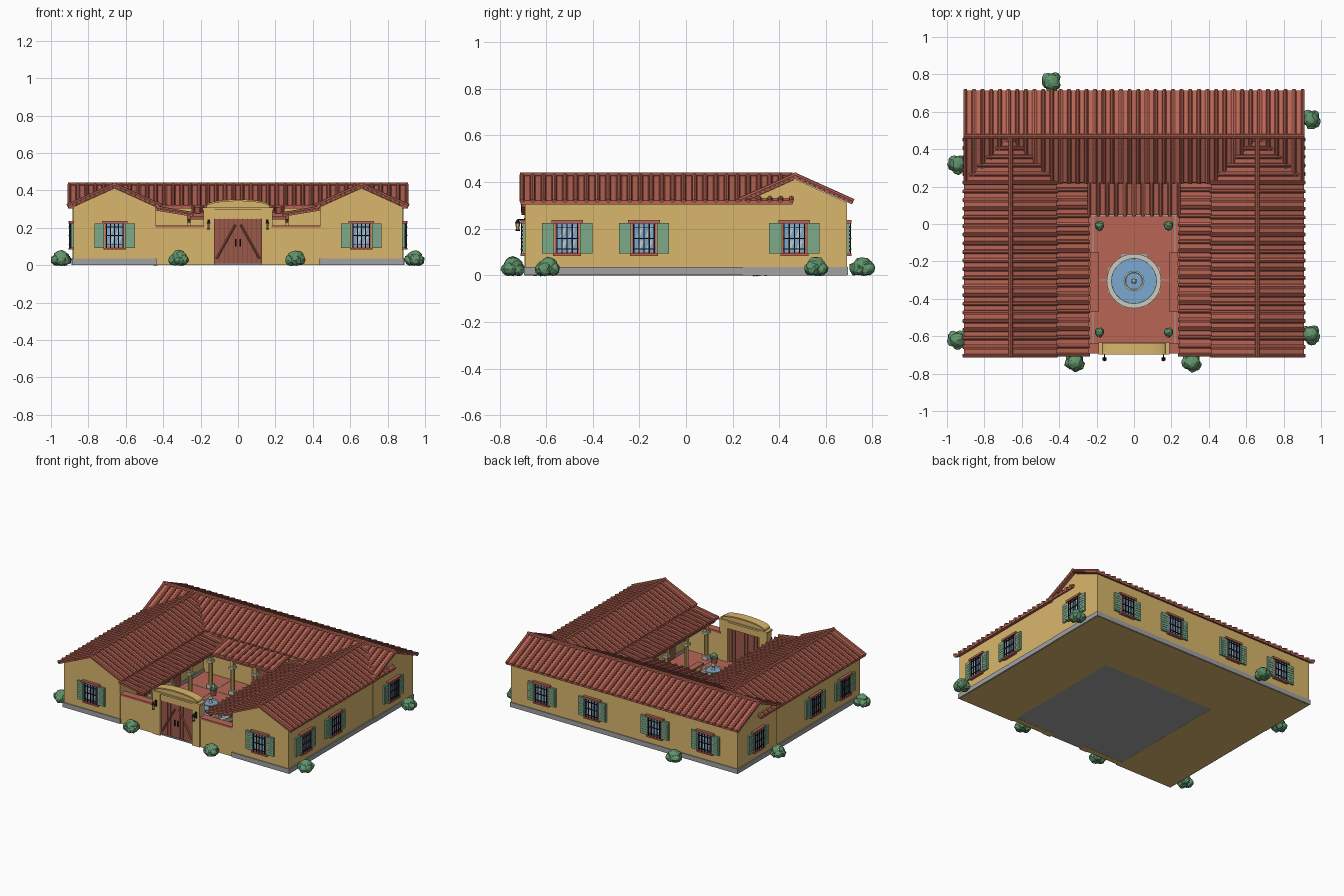
import bpy, bmesh, math, random
from mathutils import Vector, Matrix

random.seed(4)
if "Cube" in bpy.data.objects:
    bpy.data.objects.remove(bpy.data.objects["Cube"])


def material(name, *rgb):
    m = bpy.data.materials.new(name)
    m.use_nodes = True
    m.diffuse_color = (*rgb, 1)
    m.node_tree.nodes["Principled BSDF"].inputs["Base Color"].default_value = (*rgb, 1)
    return m


TILE = material("terracotta", .48, .13, .09)
SHADE = material("dark_terracotta", .2, .05, .035)
WALL = material("ochre_plaster", .7, .47, .15)
GREY = material("grey_stone", .36, .36, .37)
GREEN = material("shutter_green", .2, .4, .25)
LEAF = material("leaf_green", .12, .3, .15)
BLUE = material("water_blue", .2, .4, .63)
IRON = material("black_iron", .012, .012, .02)
WOOD = material("red_wood", .33, .1, .07)
STONE = material("pale_stone", .6, .6, .52)


def finish(name, bm, *mats):
    bmesh.ops.recalc_face_normals(bm, faces=bm.faces)
    me = bpy.data.meshes.new(name)
    bm.to_mesh(me)
    bm.free()
    for m in mats:
        me.materials.append(m)
    ob = bpy.data.objects.new(name, me)
    bpy.context.collection.objects.link(ob)
    return ob


def paint(verts, mi):
    for f in {f for v in verts for f in v.link_faces}:
        f.material_index = mi


def box(bm, x0, x1, y0, y1, z0, z1, mi=0):
    mat = Matrix.Translation(((x0 + x1) / 2, (y0 + y1) / 2, (z0 + z1) / 2))
    mat = mat @ Matrix.Diagonal((x1 - x0, y1 - y0, z1 - z0, 1))
    paint(bmesh.ops.create_cube(bm, size=1, matrix=mat)["verts"], mi)


def tube(bm, a, b, r, n=6, mi=0, r2=None):
    a, b = Vector(a), Vector(b)
    mat = Matrix.Translation((a + b) / 2) @ (b - a).to_track_quat('Z', 'Y').to_matrix().to_4x4()
    paint(bmesh.ops.create_cone(bm, cap_ends=True, segments=n, radius1=r, radius2=r if r2 is None else r2,
                                depth=(b - a).length, matrix=mat)["verts"], mi)


def prism(bm, pts, shift, mi=0):
    f = bm.faces.new([bm.verts.new(p) for p in pts])
    top = bmesh.ops.extrude_face_region(bm, geom=[f])["geom"]
    verts = [v for v in top if isinstance(v, bmesh.types.BMVert)]
    bmesh.ops.translate(bm, verts=verts, vec=shift)
    paint(verts, mi)


def block(name, mat, *dims):
    bm = bmesh.new()
    box(bm, *dims)
    return finish(name, bm, mat)


# Roof slope: slab, raised tile rolls and the dark channel beside each roll
def slope(name, r0, r1, e0, e1):
    bm = bmesh.new()
    r0, r1, e0, e1 = map(Vector, (r0, r1, e0, e1))
    prism(bm, [r0, r1, e1, e0], (0, 0, -.016))
    n = round((r1 - r0).length / .047)
    along = (r1 - r0).normalized()
    up = along.cross(e0 - r0).normalized()
    up = up if up.z > 0 else -up
    for i in range(n + 1):
        t = .006 + (i / n) * ((r1 - r0).length - .012)
        a, b = r0 + along * t, e0 + along * t
        tube(bm, a, b + (b - a).normalized() * .006, .010, 8)
        if 0 < i < n:
            w = along * .015
            prism(bm, [a - w, a + w, b + w, b - w], up * .002, 1)
    return finish(name, bm, TILE, SHADE)


def ridge_cap(name, a, b):
    bm = bmesh.new()
    tube(bm, a, b, .012, 8)
    finish(name, bm, TILE)


# Back wing
LOW, TOP, EAVE, RIDGE = .312, .412, .32, .43
bm = bmesh.new()
prism(bm, [(-.885, .245, 0), (-.885, .245, LOW), (-.885, .468, TOP), (-.885, .69, LOW), (-.885, .69, 0)],
      (1.77, 0, 0))
finish("back_wing_walls", bm, WALL)
block("back_wing_plinth", GREY, -.891, .891, .25, .696, .002, .035)
for name, y in (("back_roof_outer", .713), ("back_roof_inner", .222)):
    slope(name, (-.908, .468, RIDGE), (.908, .468, RIDGE), (-.908, y, EAVE), (.908, y, EAVE))
ridge_cap("back_ridge_cap", (-.91, .468, RIDGE), (.91, .468, RIDGE))

# Side wings and their porch roofs
for s, side in ((1, "left"), (-1, "right")):
    bm = bmesh.new()
    prism(bm, [(s * x, -.69, z) for x, z in ((.44, 0), (.44, LOW), (.66, TOP), (.88, LOW), (.88, 0))],
          (0, .94, 0))
    finish(side + "_wing_walls", bm, WALL)
    xs = sorted((s * .435, s * .888))
    block(side + "_wing_plinth", GREY, *xs, -.696, .25, .002, .035)
    for name, x in (("_roof_outer", .908), ("_roof_inner", .415)):
        slope(side + name, (s * .66, -.71, RIDGE), (s * .66, .458, RIDGE),
              (s * x, -.71, EAVE), (s * x, .458, EAVE))
    ridge_cap(side + "_ridge_cap", (s * .66, -.712, RIDGE), (s * .66, .458, RIDGE))
    slope(side + "_porch_roof", (s * .44, -.705, .308), (s * .44, .235, .308),
          (s * .243, -.705, .275), (s * .243, .235, .275))
    # Low front wall with tile coping
    xs = sorted((s * .18, s * .44))
    block(side + "_front_wall", WALL, *xs, -.685, -.645, 0, .2)
    block(side + "_front_wall_coping", TILE, *xs, -.692, -.638, .2, .213)
    # Courtyard bench
    xs = sorted((s * .19, s * .235))
    block(side + "_bench", TILE, *xs, -.47, -.15, .04, .052)
    for y in (-.45, -.19):
        block(side + "_bench_leg", WALL, *xs, y, y + .02, .012, .04)
    # Porch beam and inner doors
    xs = sorted((s * .252, s * .272))
    block(side + "_porch_beam", WOOD, *xs, -.69, .235, .243, .262)
    for y in (-.5, -.12):
        block(side + "_inner_door", WOOD, *sorted((s * .434, s * .445)), y, y + .1, .012, .2)

slope("back_porch_roof", (-.245, .235, .312), (.245, .235, .312), (-.245, .048, .275), (.245, .048, .275))
block("back_porch_beam", WOOD, -.26, .26, .06, .08, .243, .262)
block("back_inner_door", WOOD, -.06, .06, .238, .25, .012, .2)

# Courtyard paving
block("courtyard_base", GREY, -.44, .44, -.68, .245, .001, .01)
block("courtyard_floor", TILE, -.44, .44, -.66, .245, .01, .013)
bm = bmesh.new()
for x in (-.22, .22):
    box(bm, x - .003, x + .003, -.64, .24, .013, .015)
for y in (-.3, .045):
    box(bm, -.43, .43, y - .003, y + .003, .013, .015)
box(bm, -.14, .14, -.37, -.23, .013, .018)
box(bm, -.07, .07, -.44, -.16, .013, .0185)
finish("paving_bands", bm, GREY)


# Porch columns with capitals and curved braces
def column(x, y, along):
    bm = bmesh.new()
    box(bm, x - .02, x + .02, y - .02, y + .02, .012, .04, 1)
    tube(bm, (x, y, .04), (x, y, .2), .014, 10)
    box(bm, x - .02, x + .02, y - .02, y + .02, .195, .21, 1)
    box(bm, x - .012, x + .012, y - .012, y + .012, .21, .25)
    for d in (-1, 1):
        arc = [Vector((x, y, .25)) + Vector(along) * d * .05 * (1 - math.cos(t)) - Vector((0, 0, .04 - .04 * math.sin(t)))
               for t in (0, .5, 1, 1.57)]
        for a, b in zip(arc, arc[1:]):
            tube(bm, a, b, .007, 6, 1)
    finish("porch_column", bm, WALL, STONE)


for s in (-1, 1):
    for y in (-.6, -.38, -.16, .07):
        column(s * .262, y, (0, 1, 0))
    column(s * .09, .07, (1, 0, 0))

# Gate: pillars, lintel, curved top and coping
bm = bmesh.new()
for s in (-1, 1):
    box(bm, *sorted((s * .125, s * .185)), -.692, -.64, 0, .3)
box(bm, -.13, .13, -.685, -.645, .248, .3)
box(bm, -.19, .19, -.698, -.634, .296, .308)
arch = [(.168 * math.sin(t), .308 + .034 * (math.cos(t * .95))) for t in [i * math.pi / 20 for i in range(-10, 11)]]
prism(bm, [(x, -.688, z) for x, z in arch + [(.168, .305), (-.168, .305)]], (0, .045, 0))
prism(bm, [(x, -.697, z) for x, z in arch + [(x, z + .009) for x, z in reversed(arch)]], (0, .062, 0))
finish("gate_surround", bm, WALL)

# Gate doors: planks, braces and handles
bm = bmesh.new()
box(bm, -.125, .125, -.672, -.66, .008, .25, 1)
for i in range(10):
    x = -.122 + i * .0245
    box(bm, x, x + .022, -.68, -.655, .012, .246)
for s in (-1, 1):
    tube(bm, (s * .115, -.68, .035), (s * .015, -.68, .215), .006, 4)
    tube(bm, (s * .012, -.69, .1), (s * .012, -.69, .14), .004, 6, 2)
finish("gate_doors", bm, WOOD, SHADE, IRON)

# Wall lanterns
for s in (-1, 1):
    bm = bmesh.new()
    x = s * .157
    box(bm, x - .006, x + .006, -.695, -.69, .2, .245)
    tube(bm, (x, -.69, .238), (x, -.722, .238), .003)
    tube(bm, (x, -.722, .222), (x, -.722, .24), .013, 6, 0, .003)
    tube(bm, (x, -.722, .195), (x, -.722, .222), .007, 6, 1, .01)
    tube(bm, (x, -.722, .19), (x, -.722, .196), .009)
    finish("gate_lantern", bm, IRON, WALL)

# Window with frame, glass, grille and shutters, facing -y at its origin
bm = bmesh.new()
box(bm, -.054, .054, -.006, .005, .09, .23, 0)
box(bm, -.046, .046, -.008, 0, .1, .222, 1)
for x in (-.03, .008):
    for z in (.105, .165):
        prism(bm, [(x, -.0085, z), (x + .012, -.0085, z), (x + .03, -.0085, z + .045), (x + .014, -.0085, z + .045)],
              (0, -.001, 0), 4)
box(bm, -.068, .068, -.02, 0, .223, .237, 0)
box(bm, -.06, .06, -.02, 0, .083, .093, 0)
for i in range(5):
    x = -.044 + i * .022
    box(bm, x - .0025, x + .0025, -.019, -.014, .09, .226, 2)
for z in (.112, .158, .204):
    box(bm, -.048, .048, -.02, -.015, z - .002, z + .002, 2)
for s in (-1, 1):
    box(bm, *sorted((s * .056, s * .108)), -.012, 0, .093, .224, 3)
    for k in range(7):
        z = .103 + k * .0165
        box(bm, *sorted((s * .063, s * .101)), -.014, -.01, z, z + .01, 3)
window = finish("window", bm, TILE, BLUE, IRON, GREEN, STONE)
spots = [(s * .66, -.69, 0) for s in (-1, 1)]
spots += [(x, .69, math.pi) for x in (-.64, -.245, .245, .64)]
spots += [(s * (.885 if y > 0 else .88), y, s * math.pi / 2) for s in (-1, 1) for y in (-.51, -.18, .465)]
for i, (x, y, turn) in enumerate(spots):
    ob = window if i == 0 else window.copy()
    if i:
        bpy.context.collection.objects.link(ob)
    ob.location, ob.rotation_euler = (x, y, 0), (0, 0, turn)


# Fountain turned from profiles
def lathe(name, mat, profile, centre):
    bm = bmesh.new()
    vs = [bm.verts.new((r, 0, z)) for r, z in profile]
    es = [bm.edges.new(p) for p in zip(vs, vs[1:])]
    bmesh.ops.spin(bm, geom=vs + es, cent=(0, 0, 0), axis=(0, 0, 1), angle=2 * math.pi, steps=28)
    bmesh.ops.remove_doubles(bm, verts=bm.verts, dist=.0001)
    ob = finish(name, bm, mat)
    ob.location = centre
    return ob


C = (0, -.305, 0)
lathe("fountain_basin", STONE, [(.135, .012), (.138, .045), (.146, .047), (.146, .058), (.12, .058), (.118, .014)], C)
lathe("fountain_water", BLUE, [(0, .048), (.12, .048)], C)
lathe("fountain_bowl", STONE, [(.022, .04), (.014, .06), (.014, .095), (.055, .118), (.055, .125), (.047, .125), (.04, .115)], C)
lathe("fountain_bowl_water", BLUE, [(0, .121), (.048, .121)], C)
lathe("fountain_finial", STONE, [(.012, .115), (.007, .14), (.014, .152), (.01, .163), (0, .168)], C)


# Shrubs made of rough leafy clumps
def shrub(name, x, y, z, r, clumps):
    bm = bmesh.new()
    for i in range(clumps):
        a = i * 2.4
        off = Vector((math.cos(a), math.sin(a), 0)) * r * (.45 if i else 0)
        k = r * (.78 if i == 0 else random.uniform(.48, .6))
        mat = Matrix.Translation(Vector((x, y, z + k * .9)) + off) @ Matrix.Diagonal((1, 1, .95, 1))
        for v in bmesh.ops.create_icosphere(bm, subdivisions=2, radius=k, matrix=mat)["verts"]:
            v.co += Vector([random.uniform(-.07, .07) * r for _ in range(3)])
    finish(name, bm, LEAF)


for x, y in ((.945, .56), (-.945, .32), (-.945, -.62), (.945, -.59), (-.315, -.74), (.31, -.74), (-.44, .757)):
    shrub("garden_shrub", x, y, 0, .055, 6)
for s in (-1, 1):
    for y in (-.01, -.58):
        lathe("plant_pot", TILE, [(0, .012), (.016, .012), (.024, .05), (.018, .05), (0, .045)], (s * .185, y, 0))
        shrub("potted_plant", s * .185, y, .045, .028, 4)
